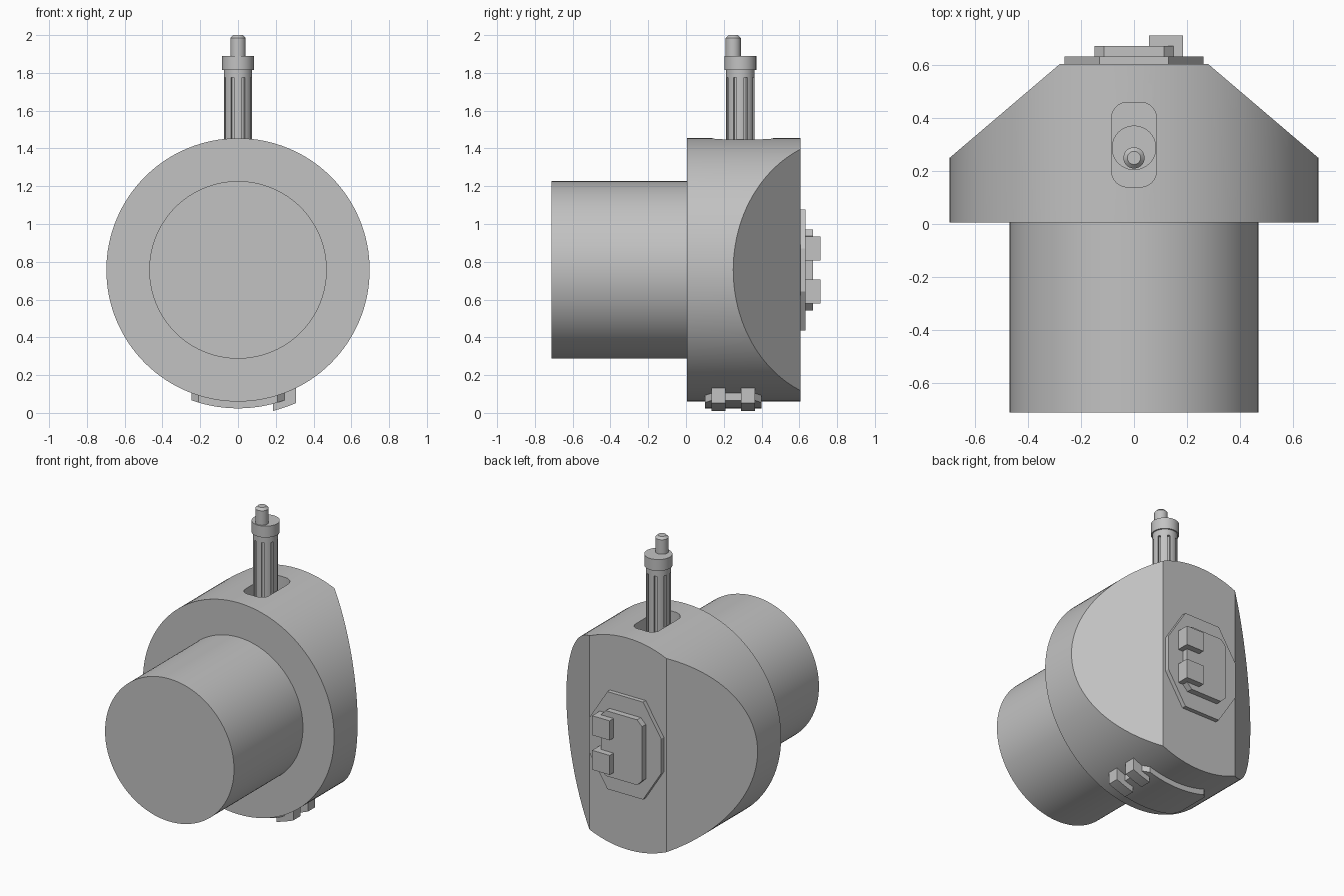
import bpy, bmesh, math
from mathutils import Matrix, Vector

cube = bpy.data.objects.get("Cube")
if cube:
    bpy.data.objects.remove(cube, do_unlink=True)

grey = bpy.data.materials.new("plain_grey")
grey.use_nodes = True
COLOUR = (0.54, 0.54, 0.54, 1)
grey.diffuse_color = COLOUR
grey.node_tree.nodes["Principled BSDF"].inputs["Base Color"].default_value = COLOUR

CZ = 0.757        # height of the main axis
R = 0.697         # body radius
FRONT, BACK = 0.005, 0.605
FLOOR = 1.35      # floor of the slot in the top


def finish(name, bm, smooth=True):
    bmesh.ops.recalc_face_normals(bm, faces=bm.faces)
    mesh = bpy.data.meshes.new(name)
    bm.to_mesh(mesh)
    bm.free()
    ob = bpy.data.objects.new(name, mesh)
    bpy.context.collection.objects.link(ob)
    mesh.materials.append(grey)
    if smooth:
        bpy.ops.object.select_all(action='DESELECT')
        ob.select_set(True)
        bpy.context.view_layer.objects.active = ob
        bpy.ops.object.shade_smooth_by_angle(angle=math.radians(30))
    return ob


def cylinder_bm(r, length, centre, along_y=False, segments=128):
    bm = bmesh.new()
    m = Matrix.Translation(centre)
    if along_y:
        m = m @ Matrix.Rotation(math.pi / 2, 4, 'X')
    bmesh.ops.create_cone(bm, cap_ends=True, segments=segments, radius1=r,
                          radius2=r, depth=length, matrix=m)
    return bm


def y_cylinder(name, r, y0, y1):
    return finish(name, cylinder_bm(r, y1 - y0, (0, (y0 + y1) / 2, CZ), True))


def z_cylinder(name, r, y, z0, z1):
    return finish(name, cylinder_bm(r, z1 - z0, (0, y, (z0 + z1) / 2), segments=64))


def chamfered(w, h, cw, ch):
    """Outline of a rectangle with cut corners, by half sizes and cut sizes."""
    return [(w, h - ch), (w - cw, h), (cw - w, h), (-w, h - ch),
            (-w, ch - h), (cw - w, -h), (w - cw, -h), (w, ch - h)]


def prism(name, outline, base, up):
    """Extrude a flat outline; up is 'Z' (outline in xy) or 'Y' (in xz)."""
    (cx, cy, cz), depth = base
    bm = bmesh.new()
    if up == 'Z':
        pts, vec = [(cx + a, cy + b, cz) for a, b in outline], Vector((0, 0, depth))
    else:
        pts, vec = [(cx + a, cy, cz + b) for a, b in outline], Vector((0, depth, 0))
    face = bm.faces.new([bm.verts.new(p) for p in pts])
    top = bmesh.ops.extrude_face_region(bm, geom=[face])
    moved = [g for g in top["geom"] if isinstance(g, bmesh.types.BMVert)]
    bmesh.ops.translate(bm, verts=moved, vec=vec)
    return finish(name, bm, smooth=False)


def rectangle(w, h):
    return [(w, h), (-w, h), (-w, -h), (w, -h)]


def boolean(ob, cutter, operation):
    mod = ob.modifiers.new("cut", 'BOOLEAN')
    mod.operation, mod.object, mod.solver = operation, cutter, 'EXACT'
    bpy.ops.object.select_all(action='DESELECT')
    ob.select_set(True)
    bpy.context.view_layer.objects.active = ob
    bpy.ops.object.modifier_apply(modifier=mod.name)
    bpy.data.objects.remove(cutter, do_unlink=True)
    bpy.ops.object.shade_smooth_by_angle(angle=math.radians(30))


# Barrel at the front
y_cylinder("barrel", 0.47, -0.713, FRONT + 0.01)

# Drum body with two slanted flats meeting the back face
bm = cylinder_bm(R, BACK - FRONT, (0, (FRONT + BACK) / 2, CZ), True)
for side in (1, -1):
    geom = bm.verts[:] + bm.edges[:] + bm.faces[:]
    cut = bmesh.ops.bisect_plane(bm, geom=geom, plane_co=(side * 0.28, BACK, CZ),
                                 plane_no=(side * 0.355, 0.417, 0), clear_outer=True)
    edges = [g for g in cut["geom_cut"] if isinstance(g, bmesh.types.BMEdge)]
    bmesh.ops.edgeloop_fill(bm, edges=edges)
body = finish("body", bm)

# Rounded slot in the top of the body
slot = []
for k, (sx, sy) in enumerate(((1, 1), (-1, 1), (-1, -1), (1, -1))):
    for i in range(9):
        a = math.pi / 2 * (k + i / 8)
        slot.append((sx * 0.025 + 0.06 * math.cos(a), sy * 0.1 + 0.06 * math.sin(a)))
boolean(body, prism("slot_cutter", slot, ((0, 0.3, FLOOR), 0.3), 'Z'), 'DIFFERENCE')

# Fluted post with collar and off-centre pin
POST_Y = 0.288
post = z_cylinder("post", 0.075, POST_Y, FLOOR - 0.01, 1.82)
bm = bmesh.new()
for i in range(8):
    a = math.pi / 4 * (i + 0.5)
    m = (Matrix.Translation((0, POST_Y, 1.525)) @ Matrix.Rotation(a, 4, 'Z')
         @ Matrix.Translation((0.075, 0, 0)) @ Matrix.Diagonal((0.034, 0.018, 0.5, 1)))
    bmesh.ops.create_cube(bm, size=1, matrix=m)
boolean(post, finish("flute_cutter", bm, False), 'DIFFERENCE')
z_cylinder("collar", 0.084, POST_Y, 1.815, 1.89)
z_cylinder("pin", 0.04, 0.25, 1.88, 1.985)
bm = bmesh.new()
bmesh.ops.create_cone(bm, cap_ends=True, segments=64, radius1=0.04, radius2=0.025,
                      depth=0.015, matrix=Matrix.Translation((0, 0.25, 1.9925)))
finish("pin_tip", bm)

# Back cover: octagonal base, raised plate and two hooked tabs
prism("back_base", chamfered(0.262, 0.321, 0.132, 0.207), ((0, BACK, CZ), 0.028), 'Y')
prism("back_plate", chamfered(0.15, 0.215, 0.036, 0.036), ((0, 0.63, CZ), 0.042), 'Y')
for name, s in (("upper", 1), ("lower", -1)):
    prism(f"back_tab_{name}", rectangle(0.064, 0.064),
          ((0.121, 0.63, CZ + s * 0.114), 0.083), 'Y')

# Curved cover and tabs wrapped around the underside
plate = prism("bottom_plate", chamfered(0.245, 0.15, 0.036, 0.036),
              ((0, 0.25, -0.1), 0.35), 'Z')
boolean(plate, y_cylinder("plate_limit", 0.733, -0.2, 0.8), 'INTERSECT')
for name, s in (("front", -1), ("rear", 1)):
    tab = prism(f"bottom_tab_{name}", rectangle(0.062, 0.037),
                ((0.246, 0.25 + s * 0.077, -0.1), 0.3), 'Z')
    boolean(tab, y_cylinder("tab_limit", 0.769, -0.2, 0.8), 'INTERSECT')
